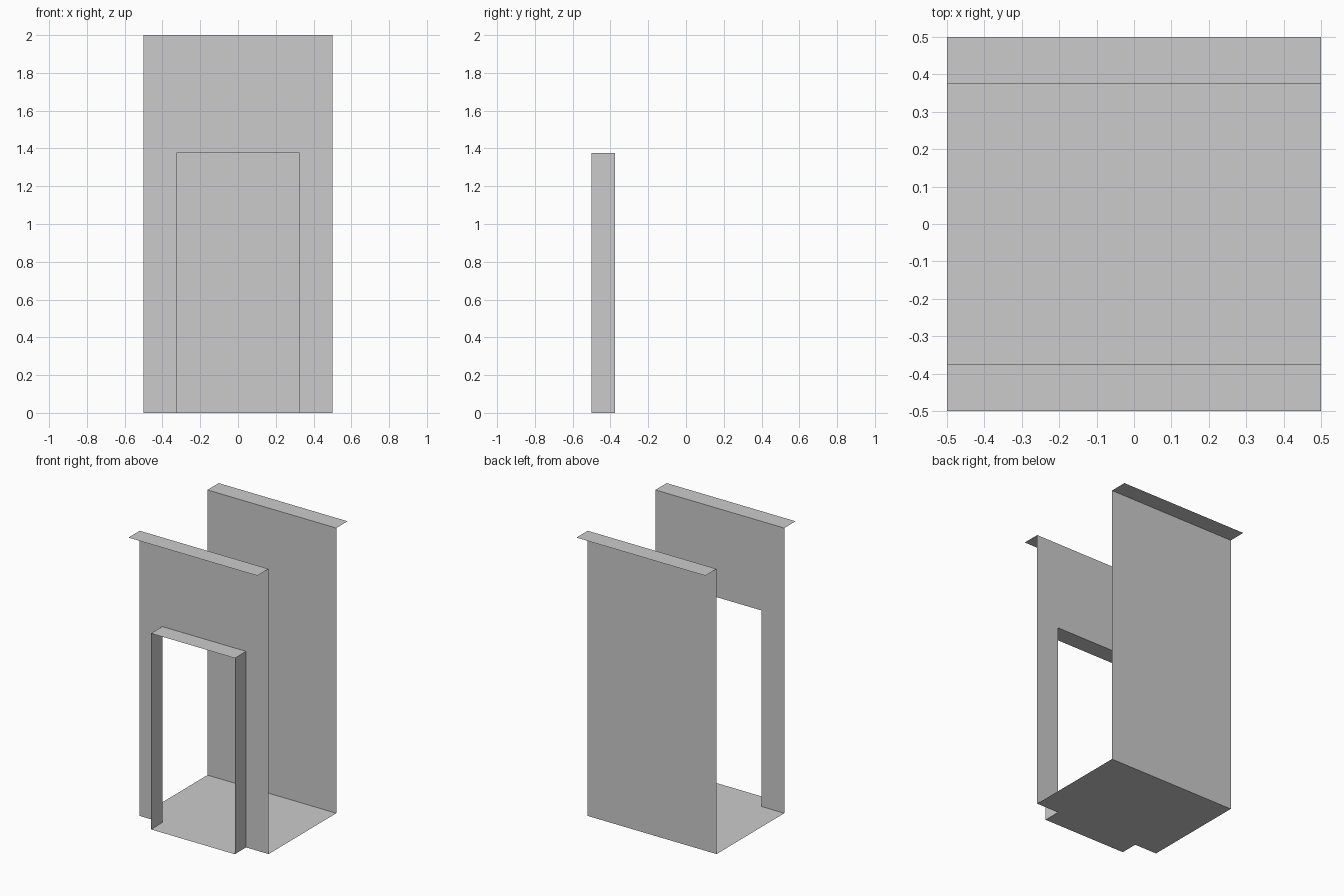
import bpy
import bmesh

if "Cube" in bpy.data.objects:
    bpy.data.objects.remove(bpy.data.objects["Cube"])

HALF_W, WALL_Y, LIP_Y, TOP = 0.5, 0.375, 0.5, 2.0
DOOR_W, DOOR_H = 0.325, 1.375


def sweep(name, points, direction):
    """Extrude an open polyline into a thin folded sheet."""
    bm = bmesh.new()
    a = [bm.verts.new(p) for p in points]
    b = [bm.verts.new([p[i] + direction[i] for i in range(3)]) for p in points]
    for i in range(len(points) - 1):
        bm.faces.new((a[i], a[i + 1], b[i + 1], b[i]))
    return finish(name, bm)


def finish(name, bm):
    mesh = bpy.data.meshes.new(name)
    bm.to_mesh(mesh)
    bm.free()
    obj = bpy.data.objects.new(name, mesh)
    bpy.context.collection.objects.link(obj)
    return obj


# Floor, back wall and rear top lip folded from one side profile
across = (2 * HALF_W, 0, 0)
sweep("floor_and_back_wall",
      [(-HALF_W, y, z) for y, z in
       ((LIP_Y, TOP), (WALL_Y, TOP), (WALL_Y, 0), (-WALL_Y, 0))], across)

# Front top lip
sweep("front_top_lip",
      [(-HALF_W, -WALL_Y, TOP), (-HALF_W, -LIP_Y, TOP)], across)

# Front wall with doorway cut out of its outline
bm = bmesh.new()
left = [(-DOOR_W, DOOR_H), (-DOOR_W, 0), (-HALF_W, 0), (-HALF_W, TOP)]
outline = left + [(-x, z) for x, z in reversed(left)]
bm.faces.new([bm.verts.new((x, -WALL_Y, z)) for x, z in outline])
finish("front_wall", bm)

# Door frame: jambs, lintel and threshold as a closed loop
loop = [(-DOOR_W, 0), (-DOOR_W, DOOR_H), (DOOR_W, DOOR_H), (DOOR_W, 0), (-DOOR_W, 0)]
sweep("door_frame", [(x, -LIP_Y, z) for x, z in loop], (0, LIP_Y - WALL_Y, 0))
